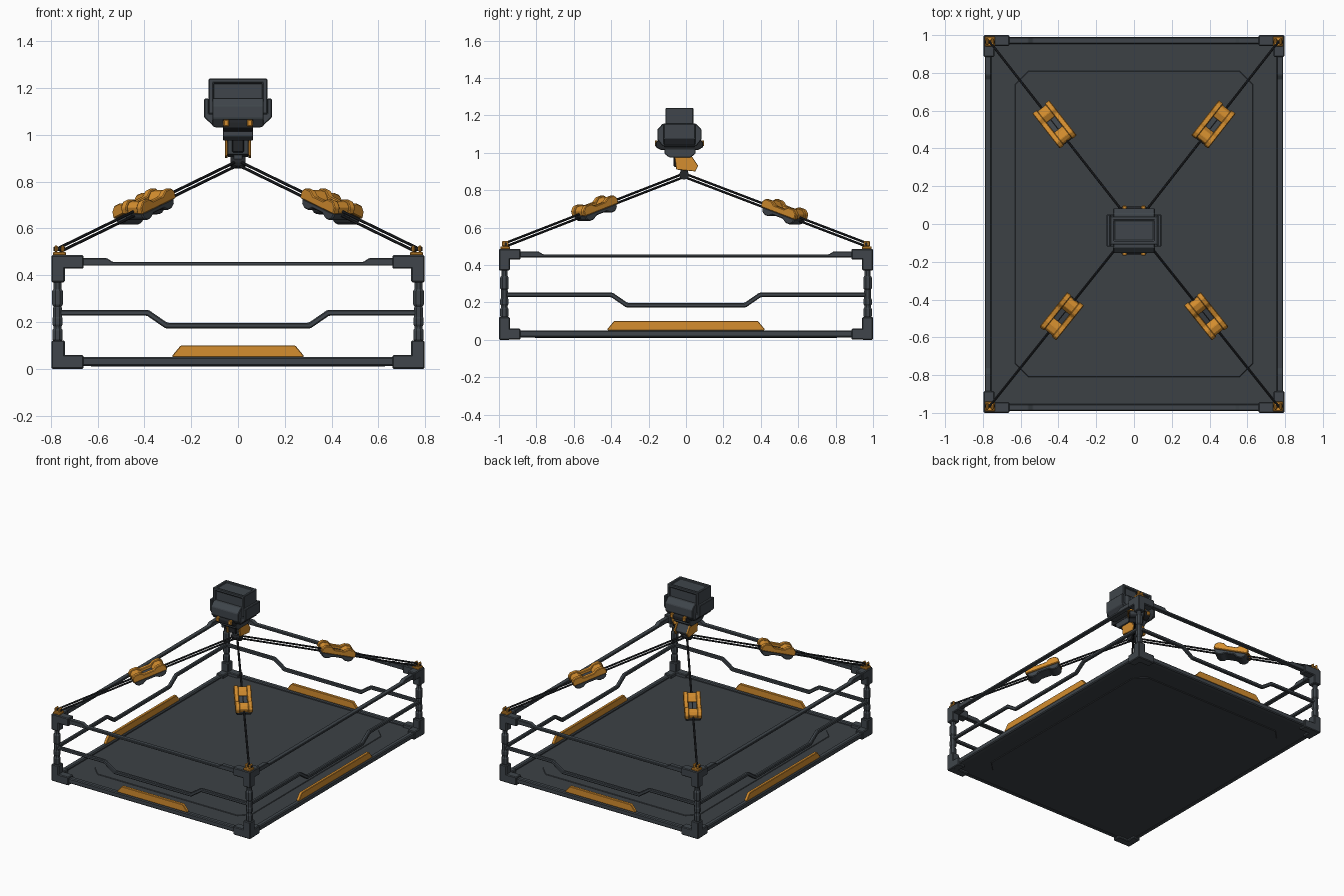
import bpy, bmesh, math
from mathutils import Vector, Matrix

if "Cube" in bpy.data.objects:
    bpy.data.objects.remove(bpy.data.objects["Cube"])


def material(name, rgb):
    m = bpy.data.materials.new(name)
    m.diffuse_color = (*rgb, 1)
    m.use_nodes = True
    m.node_tree.nodes["Principled BSDF"].inputs["Base Color"].default_value = m.diffuse_color
    return m


SLATE = material("slate grey", (0.050, 0.060, 0.070))
FLOOR = material("floor grey", (0.045, 0.053, 0.060))
BLACK = material("rope black", (0.017, 0.019, 0.022))
ORANGE = material("safety orange", (0.66, 0.27, 0.028))
I = Matrix.Identity(4)
TURN = Matrix.Rotation(math.pi / 2, 4, 'Z')   # local x -> world y


def finish(name, bm, mat, m=I, bevel=0):
    bmesh.ops.recalc_face_normals(bm, faces=bm.faces)
    me = bpy.data.meshes.new(name)
    bm.to_mesh(me)
    bm.free()
    me.materials.append(mat)
    ob = bpy.data.objects.new(name, me)
    bpy.context.collection.objects.link(ob)
    ob.matrix_world = m
    if bevel:
        b = ob.modifiers.new("bevel", 'BEVEL')
        b.width, b.segments, b.limit_method = bevel, 1, 'ANGLE'
    return ob


def prism(name, pts, depth, mat, m=I, bevel=0):
    """Outline in local x/z, extruded along local y about the middle."""
    bm = bmesh.new()
    f = bm.faces.new([bm.verts.new((x, -depth / 2, z)) for x, z in pts])
    r = bmesh.ops.extrude_face_region(bm, geom=[f])
    for v in r["geom"]:
        if isinstance(v, bmesh.types.BMVert):
            v.co.y = depth / 2
    return finish(name, bm, mat, m, bevel)


def box(name, lo, hi, mat, bevel=0, m=I):
    bm = bmesh.new()
    bmesh.ops.create_cube(bm, size=1)
    for v in bm.verts:
        v.co = [(a + b) / 2 + c * (b - a) for a, b, c in zip(lo, hi, v.co)]
    return finish(name, bm, mat, m, bevel)


def rod(name, a, b, r, mat, sides=8):
    a, b = Vector(a), Vector(b)
    bm = bmesh.new()
    bmesh.ops.create_cone(bm, cap_ends=True, segments=sides, radius1=r, radius2=r, depth=(b - a).length)
    q = (b - a).to_track_quat('Z', 'Y').to_matrix().to_4x4()
    return finish(name, bm, mat, Matrix.Translation((a + b) / 2) @ q)


def lathe(name, rings, mat, m, sides=8):
    bm = bmesh.new()
    loops = []
    for r, z in rings:
        loops.append([bm.verts.new((r * math.cos((k + .5) * math.tau / sides),
                                    r * math.sin((k + .5) * math.tau / sides), z)) for k in range(sides)])
    for p, q in zip(loops, loops[1:]):
        for k in range(sides):
            n = (k + 1) % sides
            bm.faces.new((p[k], p[n], q[n], q[k]))
    bm.faces.new(loops[0])
    bm.faces.new(loops[-1])
    return finish(name, bm, mat, m)


def octagon(hx, hy, c):
    return [(-hx, -hy + c), (-hx + c, -hy), (hx - c, -hy), (hx, -hy + c),
            (hx, hy - c), (hx - c, hy), (-hx + c, hy), (-hx, hy - c)]


# floor: deck with a slightly raised panel above and below
box("floor_deck", (-.765, -.965, .015), (.765, .965, .036), FLOOR)
LAY = Matrix.Rotation(math.pi / 2, 4, 'X')
for name, z in (("floor_panel_top", .036), ("floor_panel_bottom", .014)):
    prism(name, octagon(.63, .81, .07), .008, FLOOR, Matrix.Translation((0, 0, z)) @ LAY, .003)

# rails and toe plates on the four sides
for side, s, half, off, rot in (("front", -1, .77, .972, I), ("back", 1, .77, .972, I),
                                ("left", 1, .975, .772, TURN), ("right", -1, .975, .772, TURN)):
    m = rot @ Matrix.Translation((0, s * off, 0))
    long = half > .8
    box(side + "_bottom_rail", (-half, -.018, .013), (half, .018, .05), SLATE, .006, m)
    k = .79 if long else .56
    prism(side + "_top_rail", [(-half, .441), (half, .441), (half, .473), (k, .473), (k - .025, .457),
                               (-k + .025, .457), (-k, .473), (-half, .473)], .032, SLATE, m, .003)
    a, b = (.4, .32) if long else (.39, .31)
    lower = [(-half, .228), (-a, .228), (-b, .173), (b, .173), (a, .228), (half, .228)]
    upper = [(half, .252), (a - .008, .252), (b - .008, .197), (-b + .008, .197), (-a + .008, .252), (-half, .252)]
    prism(side + "_middle_rail", lower + upper, .024, SLATE, m, .005)
    w = .42 if long else .28
    t = w - .035
    prism(side + "_toe_plate", [(-w, .05), (w, .05), (w, .058), (t, .1), (-t, .1), (-w, .058)], .022, ORANGE, m, .003)

APEX = Vector((0, -.01, .88))
# corners: brackets, segmented posts, lifting eyes, ropes and rope clamps
for sx in (-1, 1):
    for sy in (-1, 1):
        tag = ("front_" if sy < 0 else "back_") + ("left_" if sx < 0 else "right_")

        def cbox(name, x0, x1, y0, y1, z0, z1, mat=SLATE, bevel=.005):
            xs, ys = sorted((sx * x0, sx * x1)), sorted((sy * y0, sy * y1))
            box(tag + name, (xs[0], ys[0], z0), (xs[1], ys[1], z1), mat, bevel)

        for lvl, z0, z1, p0, p1 in (("bottom", 0, .06, 0, .122), ("top", .428, .486, .37, .486)):
            cbox(lvl + "_bracket_x", .66, .796, .942, 1, z0, z1)
            cbox(lvl + "_bracket_y", .738, .796, .885, 1, z0 + .0005, z1 - .0005)
            cbox(lvl + "_bracket_post", .74, .7965, .942, 1, p0, p1)
        lathe(tag + "post", [(.019, .09), (.019, .118), (.024, .128), (.024, .165), (.019, .172), (.019, .182),
                             (.024, .19), (.024, .215), (.021, .222), (.021, .26), (.018, .266), (.025, .276),
                             (.025, .332), (.018, .342), (.018, .39)], SLATE,
              Matrix.Translation((sx * .771, sy * .971, 0)))
        # lifting eye: base, fork cheeks and pin
        cbox("eye_base", .735, .79, .94, .992, .484, .5, ORANGE, .004)
        for x in (.742, .77):
            cbox("eye_cheek", x, x + .014, .948, .984, .498, .528, ORANGE, .005)
        rod(tag + "eye_pin", (sx * .738, sy * .964, .512), (sx * .788, sy * .964, .512), .008, BLACK)

        # rope frame: x uphill along the rope, z square to it
        end = Vector((sx * .76, sy * .96, .51))
        u = (APEX - end).normalized()
        side = Vector((0, 0, 1)).cross(u).normalized()
        n = u.cross(side)
        for o in (-.009, .009):
            rod(tag + "rope", end + n * o, APEX + n * o, .0065, BLACK)
        pos = APEX.lerp(end, .55 if sy > 0 else .5)
        m = Matrix((u, side, n)).transposed().to_4x4()
        m.translation = pos
        cheek = [(-.12, .0), (.12, .0), (.12, .03), (.1, .05), (.06, .05), (.035, .033),
                 (-.035, .033), (-.06, .05), (-.1, .05), (-.12, .03)]
        for o in (-.042, .042):
            prism(tag + "clamp_cheek", cheek, .03, ORANGE, m @ Matrix.Translation((0, o, 0)), .004)
        for d in (-1, 1):
            prism(tag + "clamp_end", [(d * .112, 0), (d * .112, .028), (d * .095, .044), (d * .062, .044),
                                      (d * .035, .02), (d * .035, 0)], .06, ORANGE, m, .003)
        box(tag + "clamp_core", (-.04, -.03, 0), (.04, .03, .014), SLATE, 0, m)
        prism(tag + "clamp_base", [(-.115, .002), (-.11, -.022), (-.09, -.036), (-.06, -.036), (-.035, -.02),
                                   (.035, -.02), (.06, -.036), (.09, -.036), (.11, -.022), (.115, .002)],
              .1, SLATE, m, .005)

# crane block, centred a little forward
C = Matrix.Translation((0, -.035, 0))
bm = bmesh.new()
bmesh.ops.create_cube(bm, size=1)
for v in bm.verts:
    v.co = (v.co.x * .25, v.co.y * .148, 1.165 + v.co.z * .15)
bm.normal_update()
faces = [f for f in bm.faces if f.normal.z > .5 or abs(f.normal.y) > .5]
for f in faces:      # recessed panels on top, front and back
    bmesh.ops.inset_individual(bm, faces=[f], thickness=.026)
    bmesh.ops.inset_individual(bm, faces=[f], thickness=.003, depth=-.008)
finish("block_housing", bm, SLATE, C, .003)
# stepped shoulder under the housing, outline seen from the side
prism("block_shoulder", [(-.09, 1.035), (.09, 1.035), (.118, 1.07), (.118, 1.125), (.09, 1.155),
                         (-.09, 1.155), (-.118, 1.125), (-.118, 1.07)], .22, SLATE, C @ TURN, .004)
# cradle with side ears, outline seen from the front
prism("block_cradle", [(-.145, 1.075), (-.1, 1.032), (.1, 1.032), (.145, 1.075), (.145, 1.155),
                       (.125, 1.155), (.125, 1.09), (-.125, 1.09), (-.125, 1.155), (-.145, 1.155)],
      .17, SLATE, C, .004)
prism("block_belt", [(-.1, 1.015), (.1, 1.015), (.127, 1.03), (.127, 1.055), (.11, 1.07),
                     (-.11, 1.07), (-.127, 1.055), (-.127, 1.03)], .13, BLACK, C @ TURN, .003)
prism("block_jaw", [(-.08, 1.02), (-.08, .995), (-.055, .975), (.06, .975), (.085, .995), (.085, 1.02)],
      .128, SLATE, C @ TURN, .003)
for x in (-.05, .05):
    for y in (-.155, .085):
        box("block_bolt", (x - .012, y - .012, 1.035), (x + .012, y + .012, 1.066), ORANGE, .004)

# hook: orange cheeks, dark core and cross pin where the ropes meet
hook = [(-.065, 1.01), (.012, 1.01), (.065, .93), (.05, .9), (-.052, .91)]
for x in (-.05, .05):
    prism("hook_cheek", hook, .012, ORANGE, Matrix.Translation((x, 0, 0)) @ TURN, .002)
prism("hook_core", [(-.058, 1.01), (.008, 1.01), (.055, .93), (.042, .905), (-.046, .915)], .09, SLATE, TURN, .003)
box("hook_front_rib", (-.025, -.066, .925), (.025, -.04, .985), BLACK, .004)
rod("rope_pin", (-.032, -.01, .882), (.032, -.01, .882), .026, BLACK, 12)
box("rope_pin_hanger", (-.02, -.03, .88), (.02, .012, .93), SLATE, .003)
